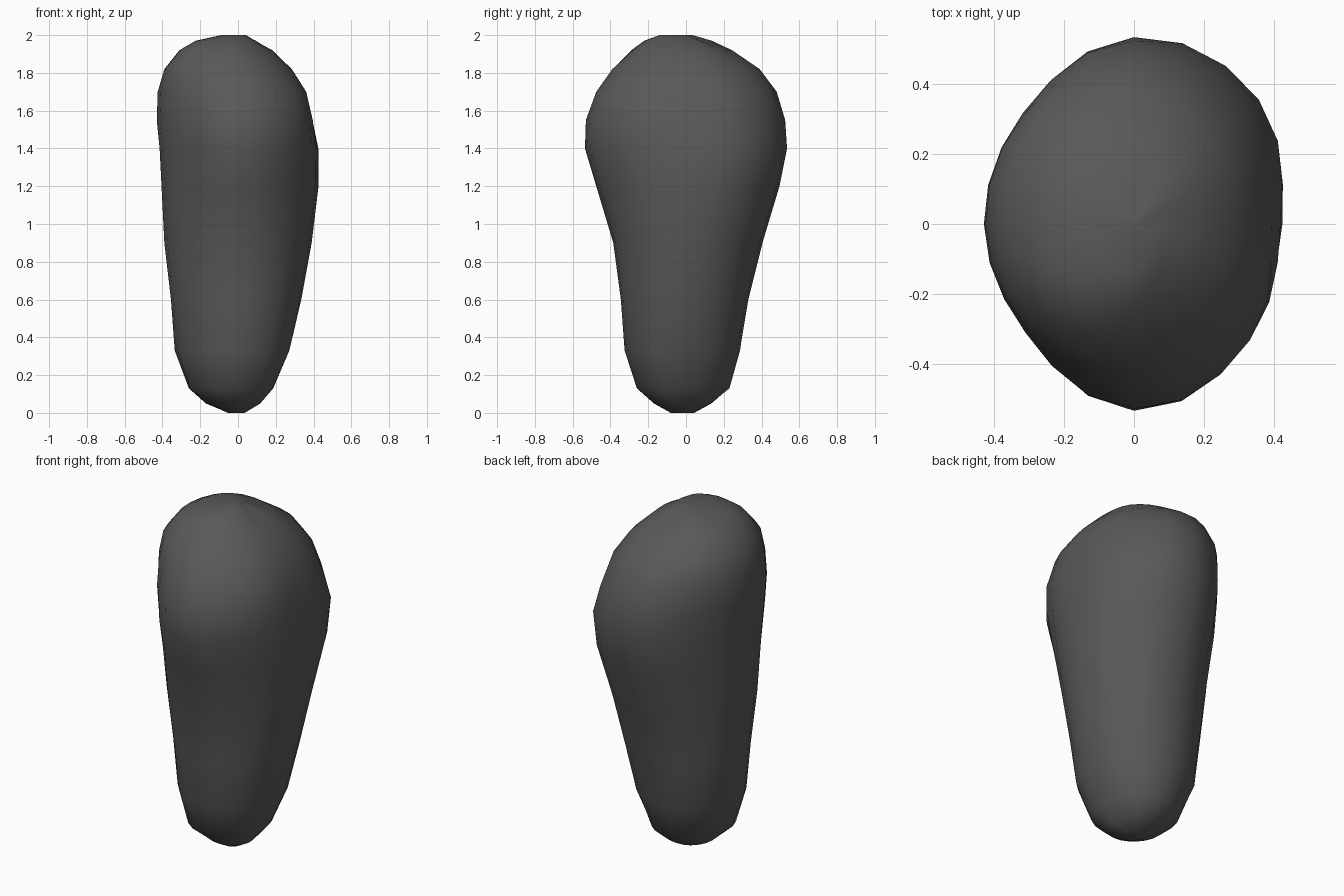
import bpy, bmesh, math

# Cross-sections: height, then radius at 0, 45, 90 ... 315 degrees
SECTIONS = [
    (0.00, .02, .02, .04, .05, .05, .07, .08, .05),
    (0.05, .11, .12, .13, .16, .17, .17, .17, .15),
    (0.13, .18, .19, .23, .24, .26, .27, .26, .23),
    (0.33, .27, .27, .285, .32, .335, .32, .325, .31),
    (0.60, .335, .33, .33, .355, .355, .345, .345, .345),
    (0.90, .39, .40, .405, .39, .39, .38, .385, .39),
    (1.20, .425, .485, .495, .43, .405, .41, .475, .44),
    (1.40, .42, .505, .535, .445, .415, .43, .535, .47),
    (1.55, .395, .465, .525, .45, .43, .44, .53, .47),
    (1.70, .36, .41, .48, .445, .425, .43, .475, .425),
    (1.82, .285, .32, .39, .40, .39, .405, .39, .33),
    (1.92, .18, .20, .23, .30, .31, .33, .28, .22),
    (1.97, .08, .09, .09, .19, .22, .25, .21, .13),
    (2.00, .01, .01, .01, .05, .07, .12, .14, .06),
]
SIDES = 24


def radius(r, t):
    """Smooth closed curve through the eight radii."""
    i = int(t)
    f = t - i
    a, b, c, d = (r[(i + k) % 8] for k in (-1, 0, 1, 2))
    return b + 0.5 * f * (c - a + f * (2*a - 5*b + 4*c - d + f * (3*(b - c) + d - a)))


# Stone body lofted through the sections
bm = bmesh.new()
rings = []
for z, *r in SECTIONS:
    ring = []
    for k in range(SIDES):
        ang = 2 * math.pi * k / SIDES
        d = radius(r, 8 * k / SIDES)
        ring.append(bm.verts.new((d * math.cos(ang), d * math.sin(ang), z)))
    rings.append(ring)
for low, high in zip(rings, rings[1:]):
    for k in range(SIDES):
        n = (k + 1) % SIDES
        bm.faces.new((low[k], low[n], high[n], high[k]))
bm.faces.new(rings[0][::-1])
bm.faces.new(rings[-1])
bmesh.ops.recalc_face_normals(bm, faces=bm.faces)
for f in bm.faces:
    f.smooth = True

mesh = bpy.data.meshes.new("stone")
bm.to_mesh(mesh)
bm.free()
stone = bpy.data.objects.new("stone", mesh)
bpy.context.collection.objects.link(stone)

# Dark grey surface
mat = bpy.data.materials.new("dark_grey")
mat.diffuse_color = (0.1, 0.1, 0.1, 1)
mesh.materials.append(mat)
